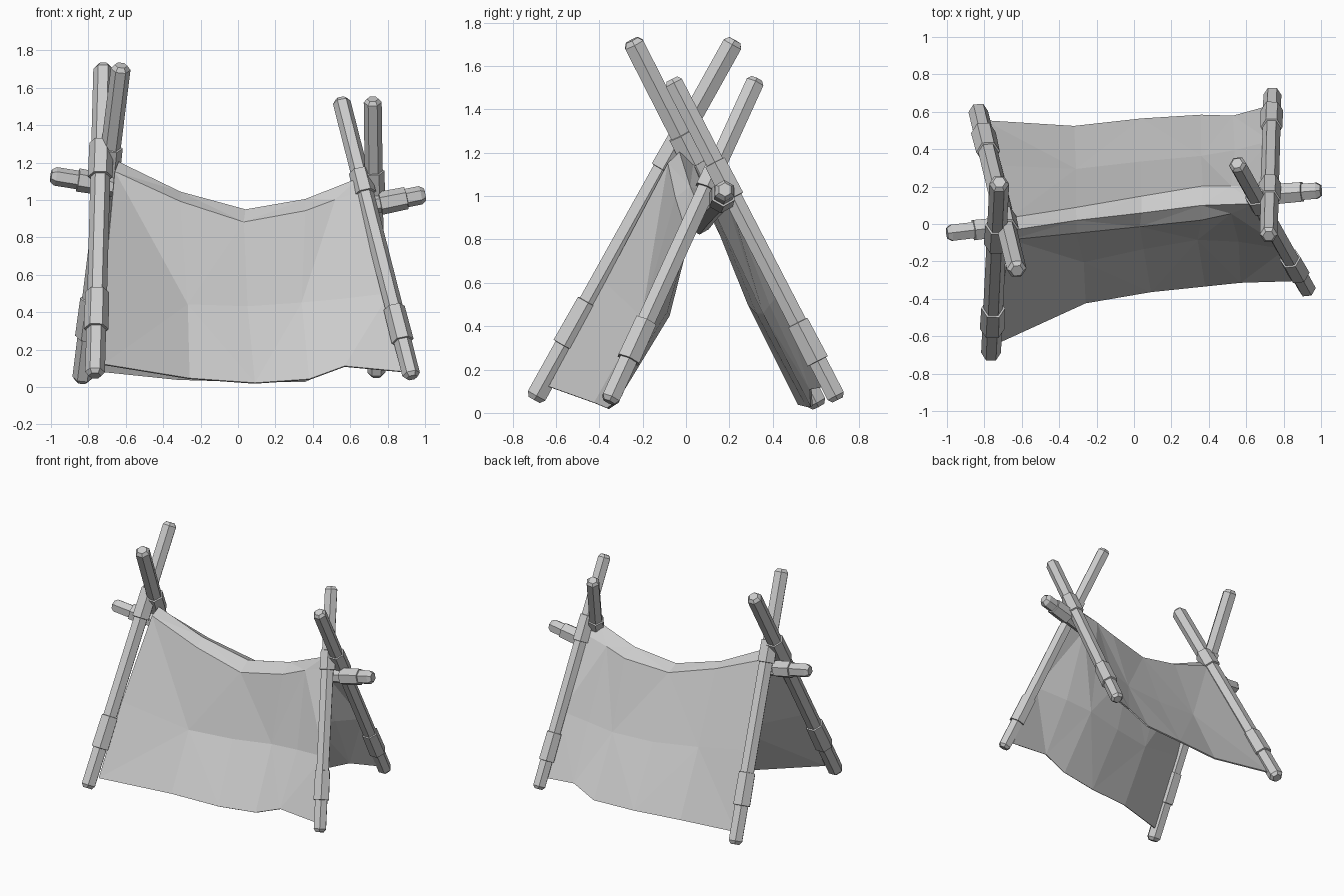
import bpy, bmesh, math
from mathutils import Vector

cube = bpy.data.objects.get("Cube")
if cube:
    bpy.data.objects.remove(cube, do_unlink=True)


def material(name, value):
    m = bpy.data.materials.new(name)
    m.use_nodes = True
    col = (value, value, value, 1)
    m.diffuse_color = col
    m.node_tree.nodes["Principled BSDF"].inputs["Base Color"].default_value = col
    return m


grey = material("plain grey", 0.6)


def finish(name, bm):
    mesh = bpy.data.meshes.new(name)
    bm.normal_update()
    bm.to_mesh(mesh)
    bm.free()
    mesh.materials.append(grey)
    ob = bpy.data.objects.new(name, mesh)
    bpy.context.collection.objects.link(ob)
    return ob


def at(path, t):
    """Point and direction at fraction t along a polyline."""
    lengths = [(b - a).length for a, b in zip(path, path[1:])]
    d = t * sum(lengths)
    for a, b, l in zip(path, path[1:], lengths):
        if d <= l + 1e-6:
            return a.lerp(b, d / l), (b - a).normalized()
        d -= l


def log(name, path, radius, collars, bends=(), sides=6):
    """Six-sided log with slightly thicker bands and chamfered ends."""
    path = [Vector(p) for p in path]
    rings = [(0, .65), (.012, 1)] + [(t, 1) for t in bends]
    for a, b in collars:
        rings += [(a, 1), (a + .001, 1.25), (b, 1.2), (b + .001, 1)]
    rings += [(.988, 1), (1, .65)]
    rings.sort()
    up = Vector((0, 0, 1)) if abs((path[-1] - path[0]).x) > 1 else Vector((1, 0, 0))
    bm = bmesh.new()
    loops = []
    for t, scale in rings:
        p, d = at(path, t)
        u = (up - d * up.dot(d)).normalized()
        v = d.cross(u)
        angles = [2 * math.pi * i / sides for i in range(sides)]
        loops.append([bm.verts.new(p + radius * scale * (u * math.cos(a) + v * math.sin(a)))
                      for a in angles])
    for lo, hi in zip(loops, loops[1:]):
        for i in range(sides):
            j = (i + 1) % sides
            bm.faces.new((lo[i], lo[j], hi[j], hi[i]))
    bm.faces.new(loops[0][::-1])
    bm.faces.new(loops[-1])
    return finish(name, bm)


# Crossed support poles at both ends
log("right_front_pole", [(-.765, -.70, .06), (-.72, .225, 1.72)], .053, [(.15, .27), (.64, .75)])
log("right_back_pole", [(-.835, .61, .03), (-.625, -.25, 1.72)], .053, [(.14, .26), (.66, .74)])
log("left_front_pole", [(.93, -.355, .05), (.55, .325, 1.54)], .048, [(.13, .25), (.66, .74)])
log("left_back_pole", [(.74, .70, .06), (.72, -.065, 1.54)], .048, [(.12, .24), (.63, .74)])

# Sagging ridge pole
log("ridge_pole", [(-1, -.05, 1.13), (-.75, -.02, 1.09), (-.31, .025, .965), (.04, .06, .87),
                   (.36, .10, .92), (.75, .16, .98), (1, .18, 1.03)],
    .05, [(.07, .13), (.88, .95)], bends=(.35, .53, .69))

# Cloth rows running from the front hem over the ridge to the back hem
rows = [
    [(-.72, -.63, .12), (-.26, -.42, .045), (.09, -.36, .02), (.38, -.33, .04), (.57, -.31, .11), (.89, -.30, .08)],
    [(-.71, -.37, .60), (-.27, -.20, .44), (.05, -.13, .43), (.34, -.08, .45), (.56, -.09, .47), (.81, -.13, .50)],
    [(-.66, -.08, 1.15), (-.31, -.045, .99), (.03, -.01, .88), (.36, .025, .94), (.52, .06, 1.00), (.67, .09, 1.05)],
    [(-.64, -.03, 1.20), (-.31, .02, 1.04), (.04, .06, .945), (.36, .10, 1.00), (.50, .105, 1.055), (.65, .11, 1.115)],
    [(-.66, .03, 1.15), (-.31, .085, 1.01), (.04, .145, .91), (.37, .20, .95), (.52, .20, 1.00), (.70, .19, 1.04)],
    [(-.76, .31, .60), (-.31, .29, .50), (.04, .33, .46), (.36, .36, .46), (.54, .39, .50), (.73, .44, .55)],
    [(-.80, .55, .09), (-.32, .52, .04), (.04, .56, .03), (.36, .58, .03), (.53, .575, .11), (.73, .63, .12)],
]
bm = bmesh.new()
grid = [[bm.verts.new(p) for p in row] for row in rows]
for r, (lo, hi) in enumerate(zip(grid, grid[1:])):
    for c in range(len(lo) - 1):
        q = [lo[c], lo[c + 1], hi[c + 1], hi[c]]
        k = (r + c) % 2
        q = q[k:] + q[:k]
        bm.faces.new(q[:3])
        bm.faces.new((q[2], q[3], q[0]))
cloth = finish("cloth_cover", bm)
thick = cloth.modifiers.new("Thickness", 'SOLIDIFY')
thick.thickness = .01
thick.offset = 0
